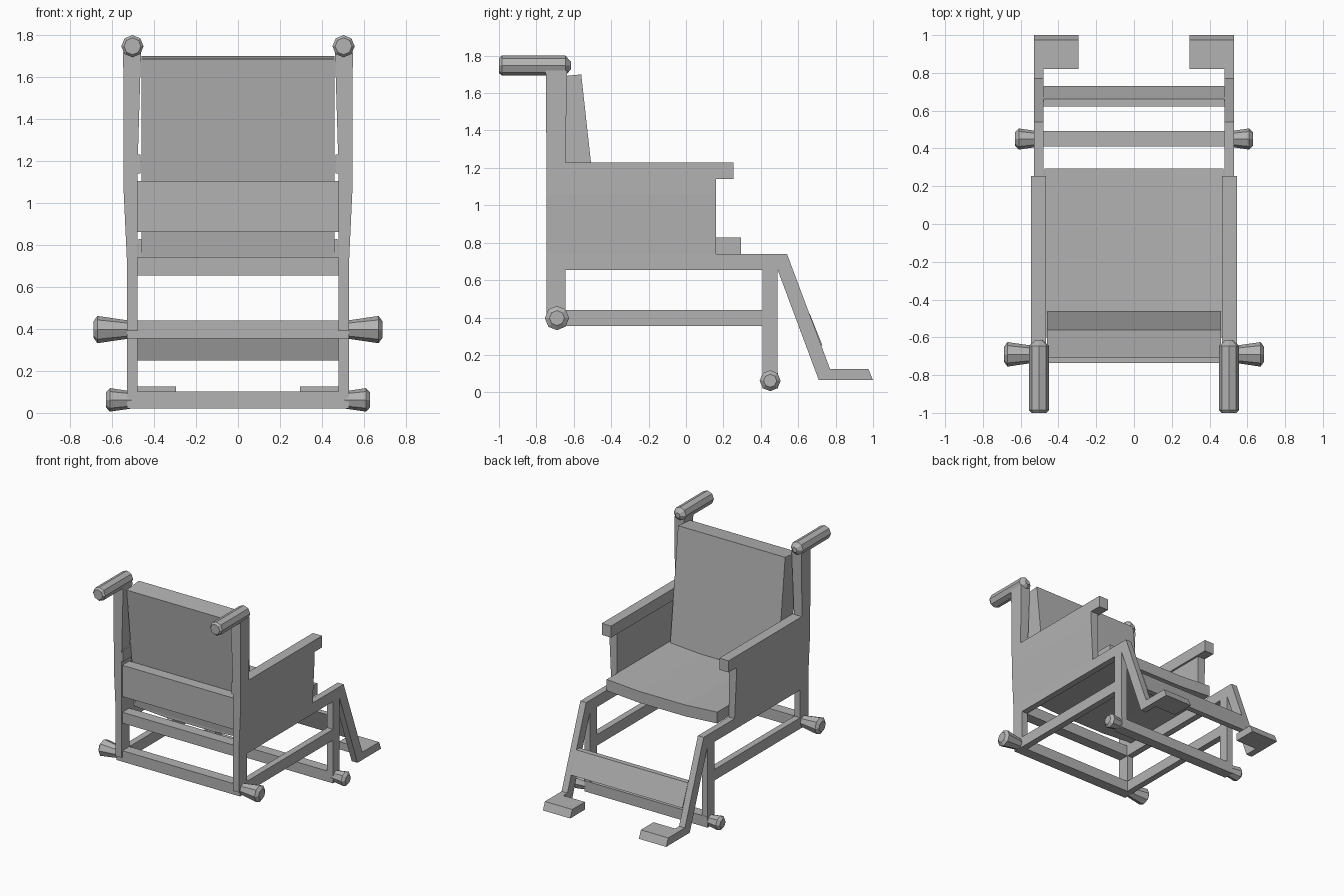
import bpy
import bmesh
import math
from mathutils import Vector

cube = bpy.data.objects.get("Cube")
if cube:
    bpy.data.objects.remove(cube, do_unlink=True)

grey = bpy.data.materials.new("plain grey")
grey.use_nodes = True
GREY = (0.45, 0.45, 0.45, 1)
grey.diffuse_color = GREY
grey.node_tree.nodes["Principled BSDF"].inputs["Base Color"].default_value = GREY


def finish(name, bm):
    bmesh.ops.recalc_face_normals(bm, faces=bm.faces)
    mesh = bpy.data.meshes.new(name)
    bm.to_mesh(mesh)
    bm.free()
    mesh.materials.append(grey)
    obj = bpy.data.objects.new(name, mesh)
    bpy.context.collection.objects.link(obj)
    return obj


def loft(name, rings):
    """Skin a closed shape through rings of points, with flat end caps."""
    bm = bmesh.new()
    loops = [[bm.verts.new(p) for p in ring] for ring in rings]
    for a, b in zip(loops, loops[1:]):
        n = len(a)
        for i in range(n):
            bm.faces.new((a[i], a[(i + 1) % n], b[(i + 1) % n], b[i]))
    bm.faces.new(loops[0])
    bm.faces.new(loops[-1])
    return finish(name, bm)


def rect(x0, x1, y0, y1, z):
    return [(x0, y0, z), (x1, y0, z), (x1, y1, z), (x0, y1, z)]


def box(name, x0, x1, y0, y1, z0, z1):
    return loft(name, [rect(x0, x1, y0, y1, z0), rect(x0, x1, y0, y1, z1)])


def extrude_side(name, profile, x0, x1):
    """Extrude a side profile of (y, z) points across x."""
    return loft(name, [[(x, y, z) for y, z in profile] for x in (x0, x1)])


def rod(name, centre, axis, stations):
    """Eight-sided rod along x or y from (position, radius) stations."""
    rings = []
    for pos, r in stations:
        ring = []
        for i in range(8):
            a = math.pi / 4 * i
            u, v = r * math.cos(a), r * math.sin(a)
            offset = (pos, u, v) if axis == "x" else (u, pos, v)
            ring.append(Vector(centre) + Vector(offset))
        rings.append(ring)
    return loft(name, rings)


def mirror(obj):
    """Make the matching part on the other side."""
    bm = bmesh.new()
    bm.from_mesh(obj.data)
    for v in bm.verts:
        v.co.x = -v.co.x
    finish(obj.name.replace("left", "right"), bm)


IN, OUT = 0.48, 0.53
BACK, POST_FRONT = -0.745, -0.645
KNEE_TOP, KNEE_BOTTOM = (0.54, 0.74), (0.49, 0.655)

# Side frames, legs, armrests and handles
side_parts = [
    box("left_back_post", IN, OUT, BACK, POST_FRONT, 0.39, 0.66),
    loft("left_upper_post", [
        rect(IN, 0.545, BACK, POST_FRONT, 1.13),
        rect(0.462, 0.547, -0.75, -0.637, 1.72)]),
    loft("left_side_panel", [
        rect(IN, OUT, BACK, 0.16, 0.74),
        rect(IN, 0.545, BACK, 0.16, 1.06),
        rect(IN, 0.545, BACK, 0.16, 1.14)]),
    extrude_side("left_seat_rail_and_leg", [
        (BACK, 0.655), KNEE_BOTTOM, (0.71, 0.065), (0.85, 0.065),
        (0.85, 0.125), (0.77, 0.125), KNEE_TOP, (BACK, 0.74)], IN, OUT),
    extrude_side("left_footrest", [
        (0.82, 0.065), (1.0, 0.065), (0.975, 0.125), (0.82, 0.125)], 0.295, OUT),
    box("left_front_leg", IN, OUT, 0.41, 0.49, 0.06, 0.66),
    box("left_lower_rail", IN, OUT, -0.69, 0.45, 0.355, 0.44),
    box("left_armrest", 0.465, 0.545, BACK, 0.255, 1.14, 1.23),
    rod("left_handle", (0.503, 0, 1.747), "y", [
        (-1.0, 0.04), (-0.985, 0.053), (-0.645, 0.053), (-0.615, 0.02)]),
    rod("left_rear_axle_cap", (0, -0.69, 0.397), "x", [
        (0.5, 0.04), (0.67, 0.065), (0.688, 0.04)]),
    rod("left_front_axle_cap", (0, 0.45, 0.062), "x", [
        (0.5, 0.04), (0.61, 0.056), (0.63, 0.035)]),
]
for part in side_parts:
    mirror(part)

# Cross bars
box("rear_axle", -OUT, OUT, -0.733, -0.648, 0.355, 0.44)
box("front_axle", -OUT, OUT, 0.41, 0.492, 0.02, 0.103)
box("rear_seat_bar", -IN, IN, -0.735, -0.65, 0.655, 0.74)
box("rear_band", -IN, IN, -0.735, -0.65, 0.862, 1.105)

# Sloping plate between the lower legs
extrude_side("calf_plate", [
    (0.685, 0.25), (0.73, 0.25), (0.662, 0.42), (0.622, 0.42)], -IN, IN)

# Leaning backrest
extrude_side("backrest", [
    (-0.605, 0.745), (-0.455, 0.745), (-0.56, 1.70), (-0.71, 1.685)], -0.46, 0.46)

# Seat, dipping slightly towards the middle
seat_rings = []
for x, dip in ((-0.475, 0), (-0.2, 0.018), (0.2, 0.018), (0.475, 0)):
    seat_rings.append([(x, -0.6, 0.74 - dip), (x, 0.295, 0.74 - dip),
                       (x, 0.295, 0.828 - dip), (x, -0.6, 0.828 - dip)])
loft("seat", seat_rings)
